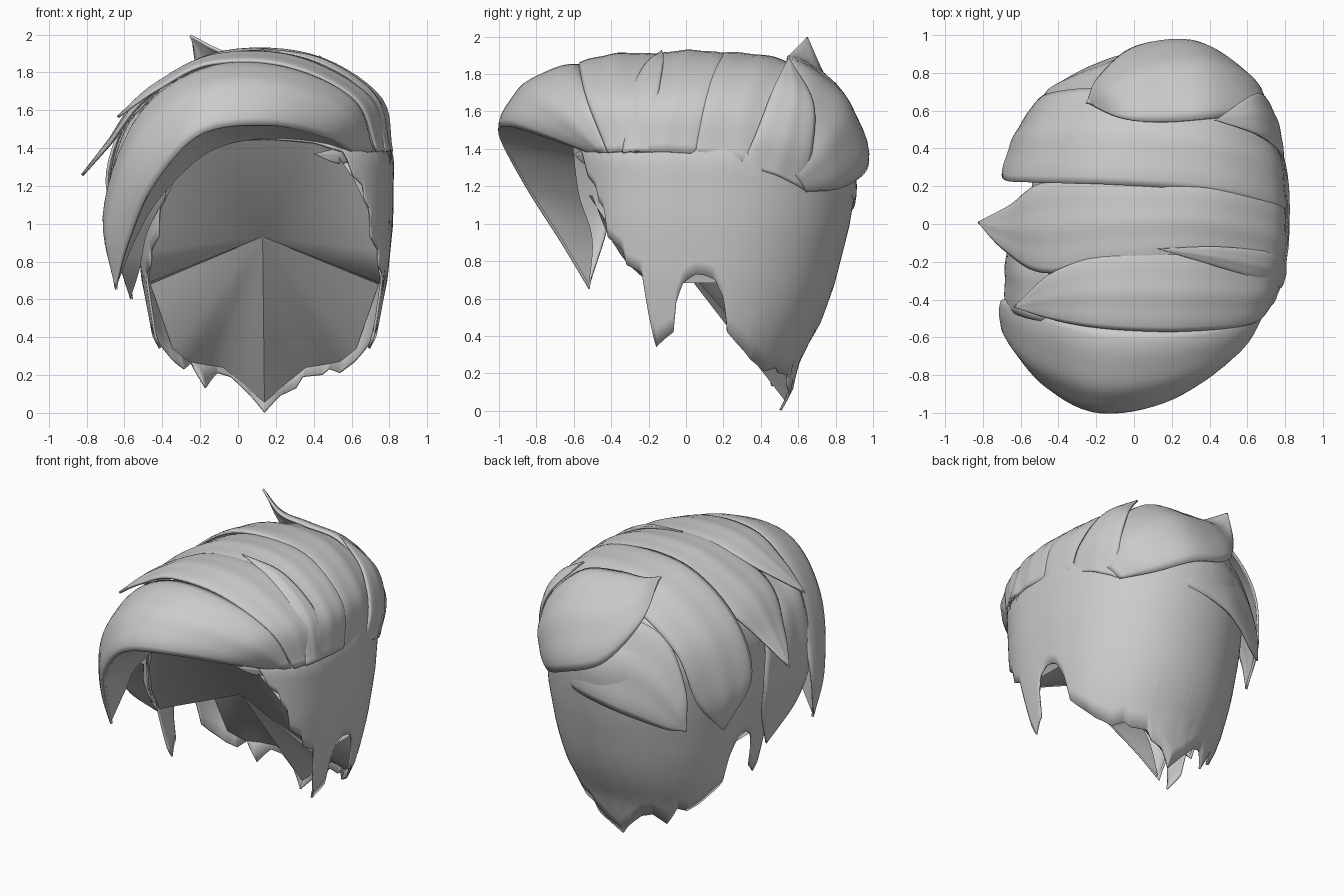
import bpy, bmesh, math
from mathutils import Vector

HEAD = Vector((0.12, 0.1, 1.0))


def interp(table, x):
    if x <= table[0][0]:
        return table[0][1]
    for (x0, y0), (x1, y1) in zip(table, table[1:]):
        if x <= x1:
            return y0 + (y1 - y0) * (x - x0) / (x1 - x0)
    return table[-1][1]


def rail(pts, u):
    # Catmull-Rom point on a polyline, u in 0..1
    p = [Vector(q) for q in pts]
    p = [2 * p[0] - p[1]] + p + [2 * p[-1] - p[-2]]
    s = u * (len(pts) - 1)
    i = min(int(s), len(pts) - 2)
    t = s - i
    a, b, c, d = p[i:i + 4]
    return 0.5 * (2 * b + (c - a) * t + (2 * a - 5 * b + 4 * c - d) * t * t
                  + (3 * b - a - 3 * c + d) * t ** 3)


def make(name, verts, faces, thick=0.0, angle=40):
    bm = bmesh.new()
    vs = [bm.verts.new(v) for v in verts]
    for f in faces:
        bm.faces.new([vs[i] for i in f])
    bmesh.ops.remove_doubles(bm, verts=bm.verts, dist=0.0005)
    bm.normal_update()
    if sum(f.normal.dot(f.calc_center_median() - HEAD) * f.calc_area() for f in bm.faces) < 0:
        bmesh.ops.reverse_faces(bm, faces=bm.faces)
    me = bpy.data.meshes.new(name)
    bm.to_mesh(me)
    bm.free()
    ob = bpy.data.objects.new(name, me)
    bpy.context.collection.objects.link(ob)
    if thick:
        m = ob.modifiers.new("thickness", 'SOLIDIFY')
        m.thickness, m.offset = thick, -1
    bpy.ops.object.select_all(action='DESELECT')
    ob.select_set(True)
    bpy.context.view_layer.objects.active = ob
    bpy.ops.object.shade_smooth_by_angle(angle=math.radians(angle))
    return ob


def grid_faces(nu, nv):
    return [(i * nv + j, i * nv + j + 1, (i + 1) * nv + j + 1, (i + 1) * nv + j)
            for i in range(nu - 1) for j in range(nv - 1)]


def lock(name, front, rear, bulge=0.12, thick=0.015, groove=0.008):
    # a tuft lofted between two edge rails, bulging away from the head
    nu, nv = 40, 15
    verts = []
    for i in range(nu):
        a, b = rail(front, i / (nu - 1)), rail(rear, i / (nu - 1))
        w = (b - a).length
        for j in range(nv):
            v = j / (nv - 1)
            p = a.lerp(b, v)
            h = bulge * math.sin(math.pi * v) ** 0.8 + groove * math.sin(5 * math.pi * v) * math.sin(math.pi * v)
            verts.append(p + (p - HEAD).normalized() * w * h)
    return make(name, verts, grid_faces(nu, nv), thick)


# Scalp: rounded shell with jagged hem, sideburns and ear notches
HALF_WIDTH = [(0, .4), (.2, .51), (.4, .595), (.7, .65), (1, .68), (1.35, .685), (1.5, .63), (1.65, .5),
              (1.75, .35), (1.84, 0)]
BACK = [(0, .41), (.1, .47), (.22, .49), (.33, .54), (.47, .62), (.66, .69), (.97, .77), (1.2, .81),
        (1.35, .82), (1.5, .77), (1.65, .6), (1.75, .4), (1.84, 0)]
FRONT = [(0, .6), (.4, .68), (1, .7), (1.4, .72), (1.55, .62), (1.68, .45), (1.76, .3), (1.84, 0)]
SIDE_HEM = [(62, .27), (73, .36),
            (79, .42), (82, .6), (86, .7), (91, .73), (94, .68), (96, .58), (97, .42), (104, .34), (107, .52),
            (110, .74), (118, .78), (120, .86), (130, .93), (132, 1.08), (136, 1.12), (138, 1.2), (145, 1.25),
            (151, 1.38), (165, 1.43), (180, 1.45)]
HEM_RIGHT = [(0, 0), (10, .09), (20, .13), (23, .19), (36, .2), (40, .23), (50, .21)] + SIDE_HEM
HEM_LEFT = [(0, 0), (10, .1), (20, .19), (28, .21), (41, .13), (46, .26), (54, .23)] + SIDE_HEM


def hem_at(deg):
    return interp(HEM_RIGHT if deg > 0 else HEM_LEFT, abs(deg))


def shell(deg, z, inset=1.0):
    t = math.radians(deg)
    s, c = math.sin(t), math.cos(t)
    e = 0.96 if c > 0 else 0.667
    depth = interp(BACK, z) if c > 0 else -interp(FRONT, z)
    return Vector((0.14 + inset * interp(HALF_WIDTH, z) * math.copysign(abs(s) ** e, s),
                   0.1 + inset * depth * abs(c) ** e, z))


rows, cols = 26, 361
verts = []
for i in range(cols):
    hem = hem_at(i - 180)
    for j in range(rows):
        verts.append(shell(i - 180, hem + (1.84 - hem) * math.sin(j / (rows - 1) * math.pi / 2)))
make("scalp_hair", verts, grid_faces(cols, rows), 0.012)

# Inner liner: fan from the hairline, ear level and nape to a low centre point
LINER = [(0, .05), (24, .24), (48, .27), (60, .34), (72, .68), (180, .7)]
ring = [shell(d, max(hem_at(d), interp(LINER, abs(d))), 0.98) for d in range(-180, 180, 12)]
n = len(ring)
make("inner_liner", ring + [Vector((0.13, -0.15, 0.93))],
     [(i, (i + 1) % n, n) for i in range(n)], 0, 60)

# Front quiff, its underside, and the lock falling behind its left tip
lip = [(.64, -.47, 1.36), (.45, -.75, 1.46), (.15, -.95, 1.52), (-.2, -1, 1.47),
       (-.45, -.86, 1.2), (-.58, -.67, .9), (-.65, -.52, .65)]
lock("front_quiff", lip,
     [(.72, -.42, 1.38), (.61, -.5, 1.66), (.25, -.56, 1.83), (-.15, -.55, 1.83),
      (-.5, -.46, 1.6), (-.7, -.4, 1.1), (-.65, -.52, .65)], 0.19)
lock("quiff_underside", lip,
     [(.62, -.45, 1.34), (.45, -.55, 1.42), (.15, -.6, 1.45), (-.15, -.6, 1.38),
      (-.4, -.57, 1.15), (-.54, -.5, .92), (-.65, -.52, .65)], 0.04, 0, 0)
side_tip = (-.57, -.1, .6)
lock("left_side_lock",
     [(-.3, -.54, 1.76), (-.56, -.5, 1.54), (-.68, -.44, 1.15), (-.64, -.36, .85), side_tip],
     [(-.4, 0, 1.7), (-.62, 0, 1.4), (-.64, .02, 1.1), (-.6, -.01, .85), side_tip], 0.05)
lock("left_side_underside",
     [(-.58, -.5, 1.15), (-.63, -.42, .95), (-.62, -.3, .78), side_tip],
     [(-.38, -.52, 1.15), (-.48, -.38, .95), (-.52, -.25, .76), side_tip], 0, 0, 0)

# Locks combed across the top, from front to back
lock("top_lock_front",
     [(.74, -.42, 1.38), (.62, -.53, 1.66), (.25, -.57, 1.84), (-.15, -.555, 1.85), (-.42, -.51, 1.72), (-.64, -.44, 1.57)],
     [(.79, -.24, 1.38), (.72, -.2, 1.66), (.35, -.14, 1.87), (-.08, -.15, 1.89), (-.42, -.25, 1.75), (-.64, -.44, 1.57)], 0.07)
lock("top_lock_middle",
     [(.79, -.28, 1.38), (.72, -.24, 1.66), (.35, -.18, 1.87), (-.1, -.21, 1.88), (-.48, -.26, 1.68), (-.69, -.14, 1.42), (-.83, .01, 1.26)],
     [(.81, .06, 1.37), (.75, .12, 1.66), (.4, .2, 1.88), (-.1, .23, 1.88), (-.48, .22, 1.66), (-.66, .1, 1.45), (-.83, .01, 1.26)], 0.06)
lock("top_lock_rear",
     [(.81, .03, 1.37), (.75, .08, 1.66), (.4, .17, 1.88), (-.15, .21, 1.89), (-.54, .22, 1.63), (-.7, .25, 1.25), (-.6, .43, .9)],
     [(.73, .54, 1.24), (.67, .56, 1.6), (.35, .66, 1.8), (-.1, .72, 1.75), (-.42, .7, 1.5), (-.53, .63, 1.15), (-.6, .43, .9)], 0.07)
lock("lower_back_lock",
     [(.6, .7, 1.5), (.3, .8, 1.6), (0, .74, 1.69), (-.3, .66, 1.57), (-.46, .66, 1.25), (-.48, .68, .96)],
     [(.6, .7, 1.22), (.3, .88, 1.15), (0, .9, 1.09), (-.2, .84, 1.03), (-.37, .75, .97), (-.48, .68, .96)], 0.09)

# Crown: large upswept spike, curl beside it, thin sliver lock
lock("crown_spike",
     [(.72, .52, 1.3), (.66, .58, 1.6), (.42, .56, 1.84), (.15, .54, 1.89), (-.06, .56, 1.91), (-.25, .65, 2.0)],
     [(.66, .64, 1.17), (.52, .83, 1.19), (.3, .97, 1.29), (0, .94, 1.42), (-.19, .78, 1.7), (-.25, .65, 2.0)], 0.165)
lock("crown_curl",
     [(.79, .3, 1.31), (.78, .38, 1.5), (.66, .47, 1.73), (.43, .55, 1.89)],
     [(.67, .63, 1.18), (.69, .68, 1.42), (.62, .68, 1.66), (.43, .55, 1.89)], 0.1)
lock("thin_top_lock",
     [(.78, -.34, 1.38), (.69, -.31, 1.66), (.45, -.23, 1.84), (.12, -.13, 1.93)],
     [(.8, -.17, 1.38), (.74, -.15, 1.66), (.45, -.12, 1.87), (.12, -.13, 1.93)], 0.12)

# Small tuft at the parting hairline
lock("hairline_tuft",
     [(.66, -.46, 1.38), (.55, -.54, 1.4), (.4, -.6, 1.37)],
     [(.64, -.46, 1.33), (.52, -.54, 1.32), (.4, -.6, 1.37)], 0.1)
